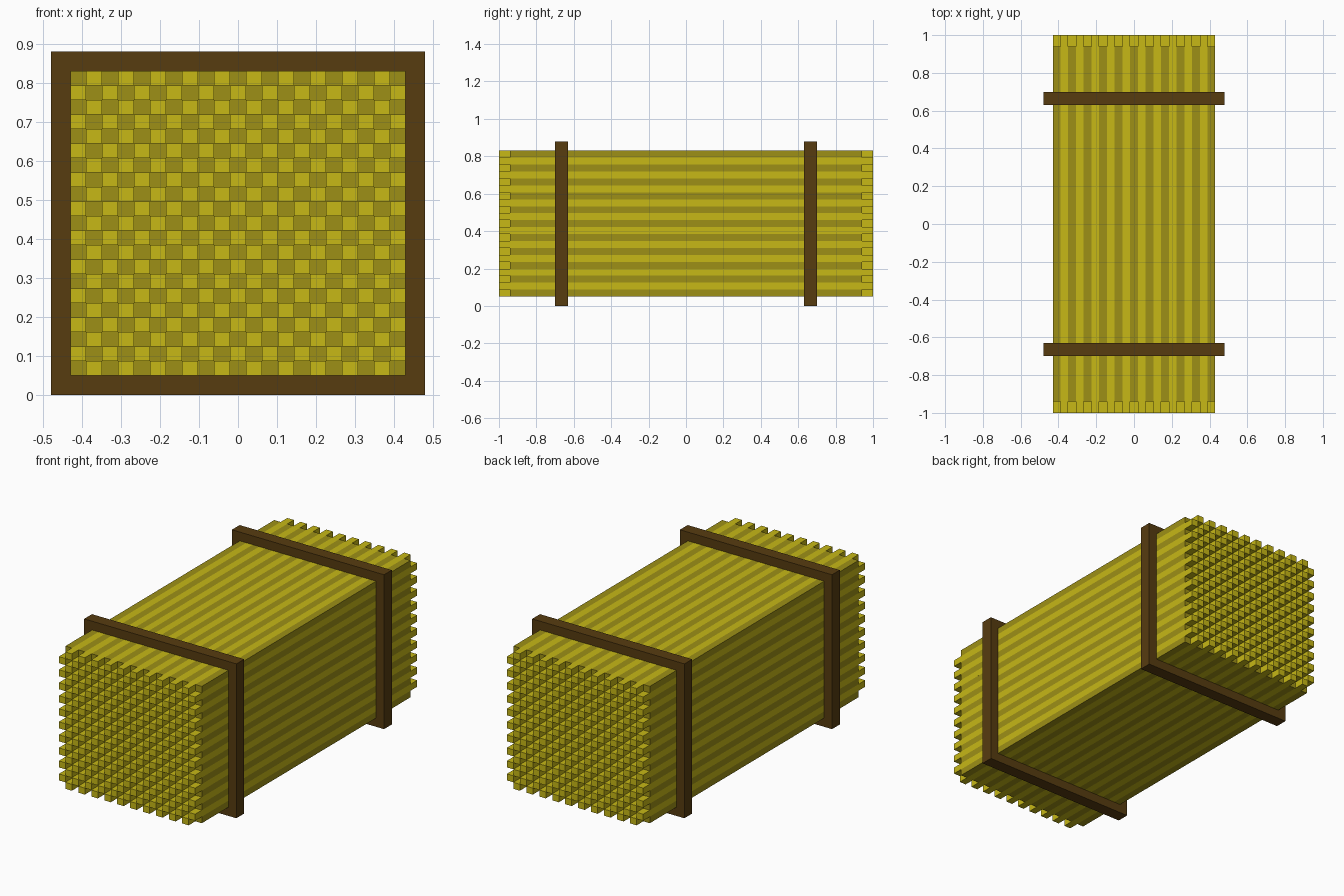
import bpy, bmesh
from mathutils import Matrix, Vector

if "Cube" in bpy.data.objects:
    bpy.data.objects.remove(bpy.data.objects["Cube"])

N = 21                       # sticks per row and per column
X0, X1 = -0.43, 0.43         # bundle width
Z0, Z1 = 0.05, 0.83          # bundle height
DX, DZ = (X1 - X0) / N, (Z1 - Z0) / N


def material(name, color):
    m = bpy.data.materials.new(name)
    m.diffuse_color = (*color, 1)
    m.use_nodes = True
    m.node_tree.nodes["Principled BSDF"].inputs["Base Color"].default_value = m.diffuse_color
    return m


def add_box(bm, lo, hi):
    lo, hi = Vector(lo), Vector(hi)
    bmesh.ops.create_cube(bm, size=1, matrix=Matrix.Translation((lo + hi) / 2)
                          @ Matrix.Diagonal((*(hi - lo), 1)))


def finish(bm, name, mat):
    me = bpy.data.meshes.new(name)
    bm.to_mesh(me)
    bm.free()
    me.materials.append(mat)
    ob = bpy.data.objects.new(name, me)
    bpy.context.collection.objects.link(ob)
    return ob


light = material("light_straw", (0.57, 0.48, 0.008))
dark = material("dark_straw", (0.34, 0.28, 0.008))
brown = material("brown_strap", (0.095, 0.045, 0.005))

# Checkerboard bundle: long light sticks, slightly shorter dark sticks
for name, parity, half, mat in (("long_light_sticks", 1, 1.0, light),
                                ("short_dark_sticks", 0, 0.94, dark)):
    bm = bmesh.new()
    for i in range(N):
        for j in range(N):
            if (i + j) % 2 == parity:
                x, z = X0 + i * DX, Z0 + j * DZ
                add_box(bm, (x, -half, z), (x + DX, half, z + DZ))
    finish(bm, name, mat)

# Rectangular straps: closed frames swept around the bundle
for name, ya, yb in (("front_strap", -0.70, -0.63), ("back_strap", 0.63, 0.70)):
    bm = bmesh.new()
    rings = []
    for x, z0, z1, y in ((0.48, 0, 0.88, ya), (0.48, 0, 0.88, yb),
                         (0.43, Z0, Z1, yb), (0.43, Z0, Z1, ya)):
        rings.append([bm.verts.new(p) for p in
                      ((-x, y, z0), (x, y, z0), (x, y, z1), (-x, y, z1))])
    for a, b in zip(rings, rings[1:] + rings[:1]):
        for k in range(4):
            n = (k + 1) % 4
            bm.faces.new((a[k], a[n], b[n], b[k]))
    bmesh.ops.recalc_face_normals(bm, faces=bm.faces)
    finish(bm, name, brown)
